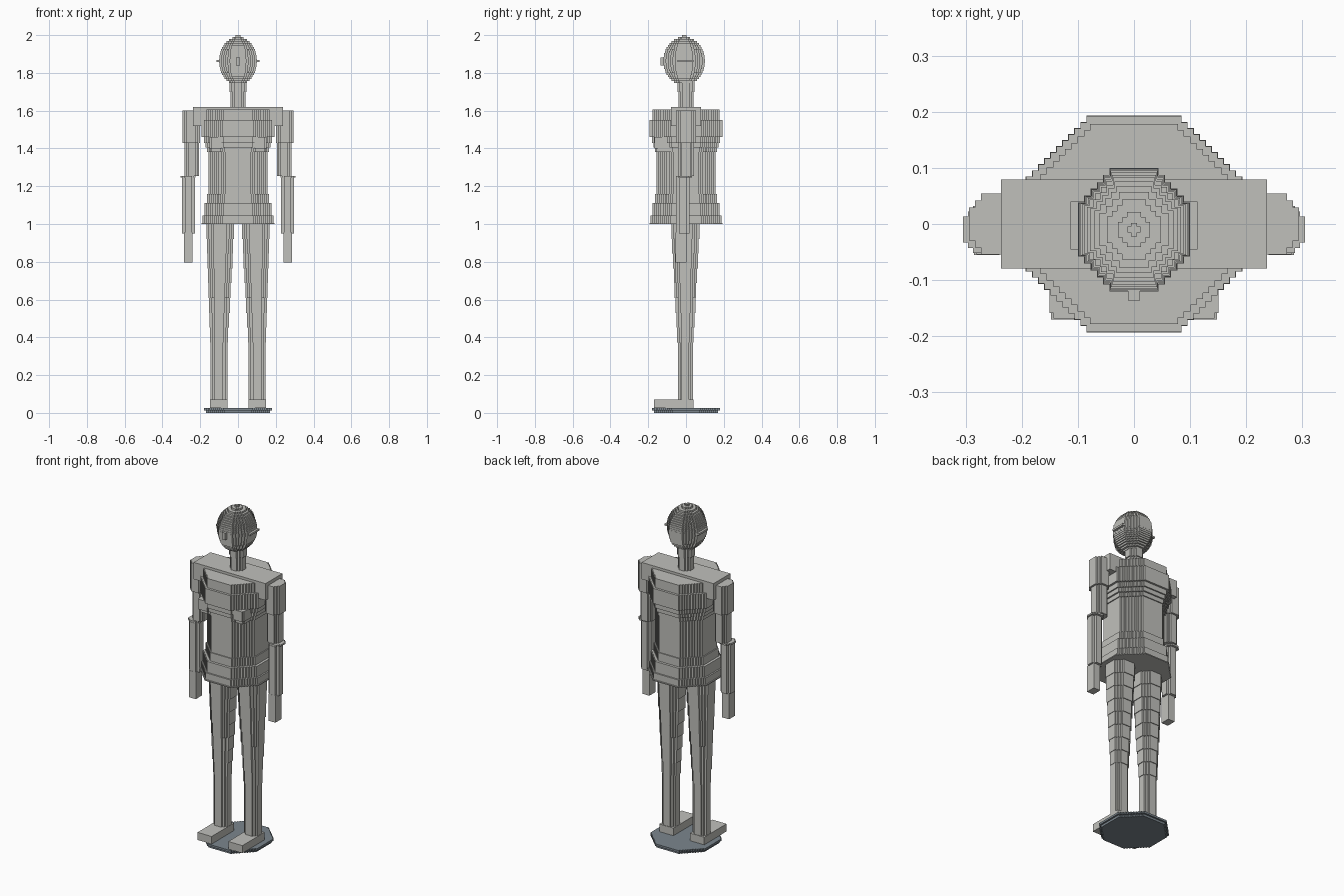
import bpy, bmesh, math

VOX = 0.0106  # size of one stair step

cube = bpy.data.objects.get("Cube")
if cube:
    bpy.data.objects.remove(cube, do_unlink=True)


def make_material(name, rgb):
    mat = bpy.data.materials.new(name)
    mat.use_nodes = True
    mat.diffuse_color = (*rgb, 1)
    mat.node_tree.nodes["Principled BSDF"].inputs["Base Color"].default_value = (*rgb, 1)
    return mat


BODY = make_material("warm grey", (0.53, 0.53, 0.50))
SLATE = make_material("slate grey", (0.20, 0.24, 0.27))


def stair_outline(rx, ry, flat):
    """Octagon outline whose diagonal sides are stair stepped."""
    fx, fy = rx * flat, ry * flat
    n = max(1, round(min(rx - fx, ry - fy) / VOX))
    dx, dy = (rx - fx) / n, (ry - fy) / n
    quarter = [(rx, fy)]
    for i in range(1, n + 1):
        quarter.append((rx - i * dx, fy + (i - 1) * dy))
        quarter.append((rx - i * dx, fy + i * dy))
    half = quarter + [(-x, y) for x, y in reversed(quarter)]
    return half + [(-x, -y) for x, y in half]


def add_prism(bm, outline, cx, cy, z0, z1):
    low = [bm.verts.new((cx + x, cy + y, z0)) for x, y in outline]
    high = [bm.verts.new((cx + x, cy + y, z1)) for x, y in outline]
    bm.faces.new(list(reversed(low)))
    bm.faces.new(high)
    for i in range(len(low)):
        j = (i + 1) % len(low)
        bm.faces.new((low[i], low[j], high[j], high[i]))


def stack(name, layers, mat=BODY, flat=0.44, side=1):
    """Layers are (z0, z1, cx, cy, rx, ry); flat 1 gives plain boxes."""
    bm = bmesh.new()
    for z0, z1, cx, cy, rx, ry in layers:
        if flat == 1:
            outline = [(rx, -ry), (rx, ry), (-rx, ry), (-rx, -ry)]
        else:
            outline = stair_outline(rx, ry, flat)
        add_prism(bm, outline, cx * side, cy, z0, z1)
    mesh = bpy.data.meshes.new(name)
    bm.to_mesh(mesh)
    bm.free()
    mesh.materials.append(mat)
    obj = bpy.data.objects.new(name, mesh)
    bpy.context.collection.objects.link(obj)
    return obj


def box(name, x, y, z, side=1):
    """Box from (min, max) ranges."""
    return stack(name, [(*z, sum(x) / 2, sum(y) / 2, (x[1] - x[0]) / 2, (y[1] - y[0]) / 2)],
                 flat=1, side=side)


# Display base
stack("base", [(0, 0.013, 0, 0, 0.17, 0.17), (0.013, 0.025, 0, 0, 0.18, 0.18)], SLATE)

# Torso: hips, waist, ribs and chest
torso = [(1.0, 1.006, 0.193), (1.006, 1.045, 0.187), (1.045, 1.11, 0.178),
         (1.11, 1.16, 0.163), (1.16, 1.38, 0.157), (1.38, 1.405, 0.163),
         (1.405, 1.43, 0.172), (1.43, 1.46, 0.18), (1.46, 1.55, 0.192),
         (1.55, 1.605, 0.178)]
stack("torso", [(a, b, 0, 0, r, r) for a, b, r in torso])
box("shoulder_bar", (-0.237, 0.237), (-0.079, 0.079), (1.52, 1.62))

# Neck
stack("neck", [(1.6, 1.7, 0, 0, 0.04, 0.04), (1.7, 1.76, 0, 0, 0.046, 0.046)])

# Head: stepped ellipsoid
head = []
count = 24
for i in range(count):
    z0 = 1.735 + i * 0.255 / count
    t = (i + 0.5) / count * 2 - 1
    r = math.sqrt(1 - t * t)
    head.append((z0, z0 + 0.255 / count, 0, -0.01, 0.1 * r, 0.11 * r))
head.append((1.985, 2.0, 0, -0.01, 0.012, 0.012))
stack("head", head)
box("nose", (-0.011, 0.011), (-0.136, -0.08), (1.84, 1.882))

for side, label in ((1, "left"), (-1, "right")):
    # Ear
    box(label + "_ear", (0.08, 0.113), (-0.045, 0.04), (1.858, 1.869), side)

    # Bust
    stack(label + "_bust", [(1.38, 1.40, 0.115, -0.115, 0.03, 0.04),
                            (1.40, 1.46, 0.115, -0.12, 0.036, 0.048)], flat=0.8, side=side)

    # Arm: upper arm, elbow, forearm
    stack(label + "_arm", [(1.43, 1.6, 0.247, 0, 0.047, 0.054),
                           (1.255, 1.43, 0.245, 0, 0.038, 0.042),
                           (1.245, 1.255, 0.265, -0.01, 0.04, 0.042),
                           (0.95, 1.245, 0.262, -0.018, 0.034, 0.036)],
          flat=0.55, side=side)
    box(label + "_hand", (0.24, 0.285), (-0.055, 0.002), (0.795, 0.955), side)

    # Leg: tapering stack from hip to ankle
    leg, steps = [], 12
    for i in range(steps):
        t = (i + 0.5) / steps
        z0, z1 = 1.0 - 0.94 * i / steps, 1.0 - 0.94 * (i + 1) / steps
        taper = min(1, t / 0.7)
        leg.append((z1, z0, 0.094 + 0.007 * taper, -0.003,
                    0.075 - 0.03 * taper, 0.077 - 0.037 * taper))
    stack(label + "_leg", leg, flat=0.5, side=side)
    box(label + "_foot", (0.055, 0.148), (-0.17, 0.04), (0.025, 0.07), side)
